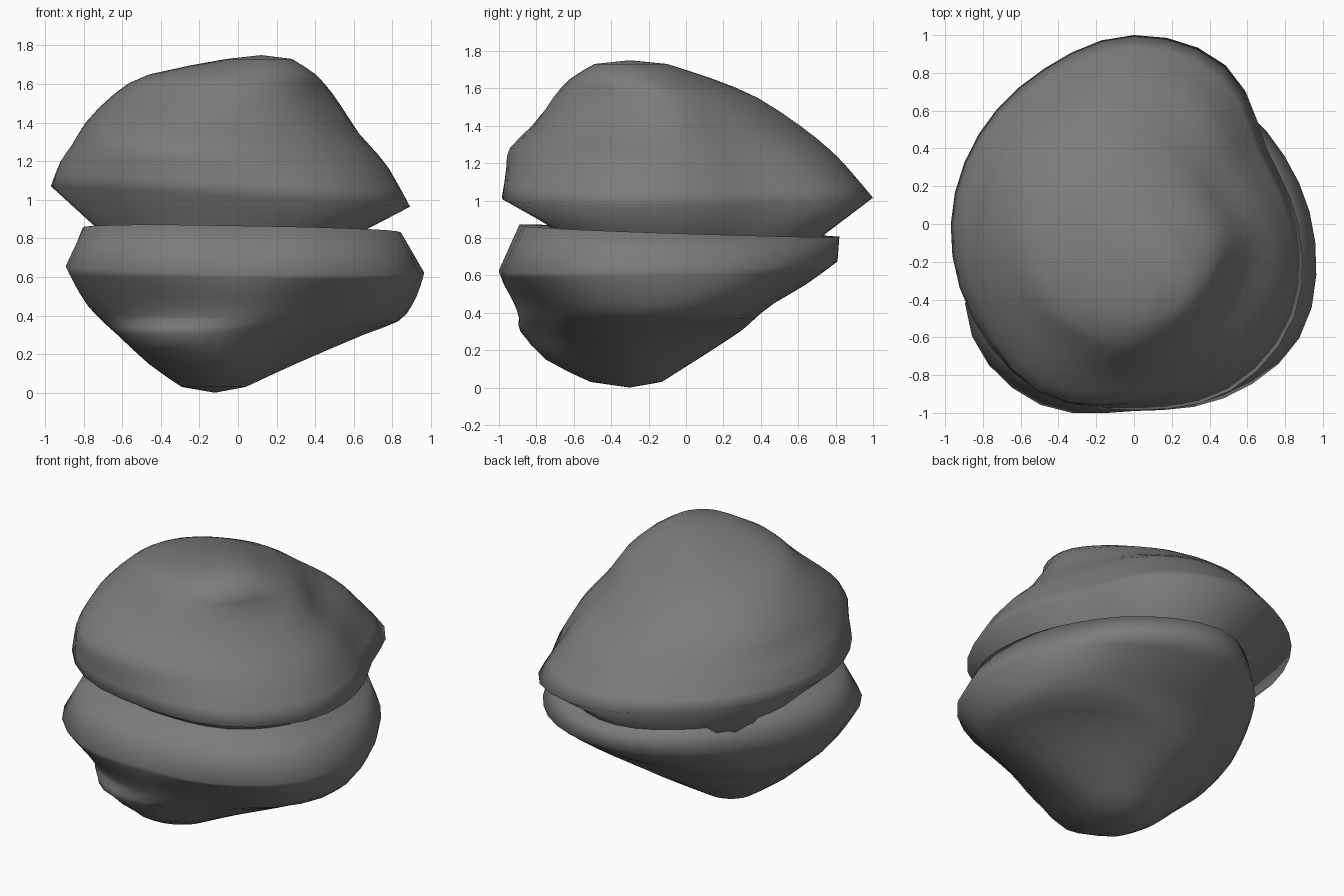
import bpy, bmesh, math
from mathutils import Vector

SEG = 36  # points round each ring

stone = bpy.data.materials.new("stone_grey")
stone.diffuse_color = (0.2, 0.2, 0.2, 1)


def catmull(a, b, c, d, t):
    return 0.5 * (2 * b + (c - a) * t + (2 * a - 5 * b + 4 * c - d) * t * t
                  + (3 * b - a - 3 * c + d) * t ** 3)


def ring(cx, cy, z, tilt_x, tilt_y, radii):
    """Closed smooth outline from radii given every 30 degrees."""
    n, pts = len(radii), []
    for i in range(SEG):
        k, t = divmod(i * n / SEG, 1)
        r = catmull(*[radii[(int(k) + j) % n] for j in (-1, 0, 1, 2)], t)
        a = 2 * math.pi * i / SEG
        x, y = cx + r * math.cos(a), cy + r * math.sin(a)
        pts.append(Vector((x, y, z + tilt_x * x + tilt_y * y)))
    return pts


def rock(name, tip, body, edge, end):
    """Loft from the tip through the body rings to the rim, then close over."""
    rings = [ring(*b) for b in body]
    fine, last = [], len(rings) - 1
    for i in range(last):
        idx = [max(0, i - 1), i, i + 1, min(last, i + 2)]
        fine.append(rings[i])
        fine.append([catmull(*[rings[k][s] for k in idx], 0.5) for s in range(SEG)])
    fine += [rings[-1]] + [ring(*e) for e in edge]

    bm = bmesh.new()
    loops = [[bm.verts.new(p) for p in r] for r in fine]
    for a, b in zip(loops, loops[1:]):
        for s in range(SEG):
            t = (s + 1) % SEG
            bm.faces.new((a[s], a[t], b[t], b[s]))
    for loop, point in ((loops[0], tip), (loops[-1], end)):
        v = bm.verts.new(point)
        for s in range(SEG):
            bm.faces.new((loop[s], loop[(s + 1) % SEG], v))
    bmesh.ops.recalc_face_normals(bm, faces=bm.faces)
    for f in bm.faces:
        f.smooth = True
    me = bpy.data.meshes.new(name)
    bm.to_mesh(me)
    bm.free()
    me.materials.append(stone)
    ob = bpy.data.objects.new(name, me)
    bpy.context.collection.objects.link(ob)
    return ob


# Lower boulder: rounded foot widening to a rim, nearly flat on top
low_rim = [.96, .92, .92, .91, .83, .78, .85, .99, .99, .89, .95, 1.01]
low_top = [.84, .83, .88, .92, .80, .74, .79, .87, .87, .78, .83, .89]
rock("lower_boulder", (-.12, -.3, 0), [
    (-.12, -.3, .03, 0, 0, [.16, .16, .17, .17, .17, .17, .17, .19, .21, .21, .18, .16]),
    (-.1, -.3, .15, 0, 0, [.40, .37, .36, .36, .34, .34, .36, .39, .42, .45, .38, .36]),
    (-.1, -.3, .30, 0, 0, [.75, .67, .61, .59, .56, .53, .52, .57, .61, .58, .52, .6]),
    (0, -.15, .37, 0, 0, [.83, .72, .57, .52, .54, .59, .68, .77, .77, .74, .67, .79]),
    (0, -.1, .45, 0, 0, [.90, .81, .62, .57, .6, .67, .74, .86, .85, .82, .79, .91]),
    (0, -.1, .55, 0, 0, [.94, .89, .77, .74, .72, .73, .80, .93, .93, .87, .89, .98]),
    (0, -.1, .65, -.02, .03, low_rim),
], [(0, -.1, .835, -.015, -.035, low_top)], (0, -.1, .82))

# Upper boulder: off-centre dome, sharp rim, undercut seat on the lower one
up_rim = [.87, .81, .97, 1.0, .95, .95, .97, .99, 1.02, .985, 1.02, .98]
seat = [r * .74 for r in up_rim]
rock("upper_boulder", (.12, -.3, 1.75), [
    (.1, -.3, 1.73, 0, 0, [.18, .18, .19, .2, .19, .17, .16, .17, .18, .19, .18, .18]),
    (0, -.2, 1.65, 0, 0, [.40, .35, .32, .34, .37, .41, .46, .46, .43, .42, .42, .42]),
    (-.05, -.1, 1.55, 0, 0, [.54, .47, .45, .48, .51, .57, .59, .60, .60, .61, .57, .53]),
    (-.05, -.1, 1.40, 0, 0, [.64, .58, .63, .71, .73, .76, .74, .76, .78, .71, .67, .63]),
    (0, 0, 1.28, 0, 0, [.67, .61, .71, .76, .77, .82, .86, .92, 1.01, .92, .83, .75]),
    (0, 0, 1.18, -.02, 0, [.76, .69, .81, .86, .84, .88, .92, .96, 1.02, .95, .92, .86]),
    (0, 0, 1.015, -.057, 0, up_rim),
], [(0, 0, .84, 0, -.03, seat), (0, 0, .75, 0, -.03, seat)], (0, 0, .75))
